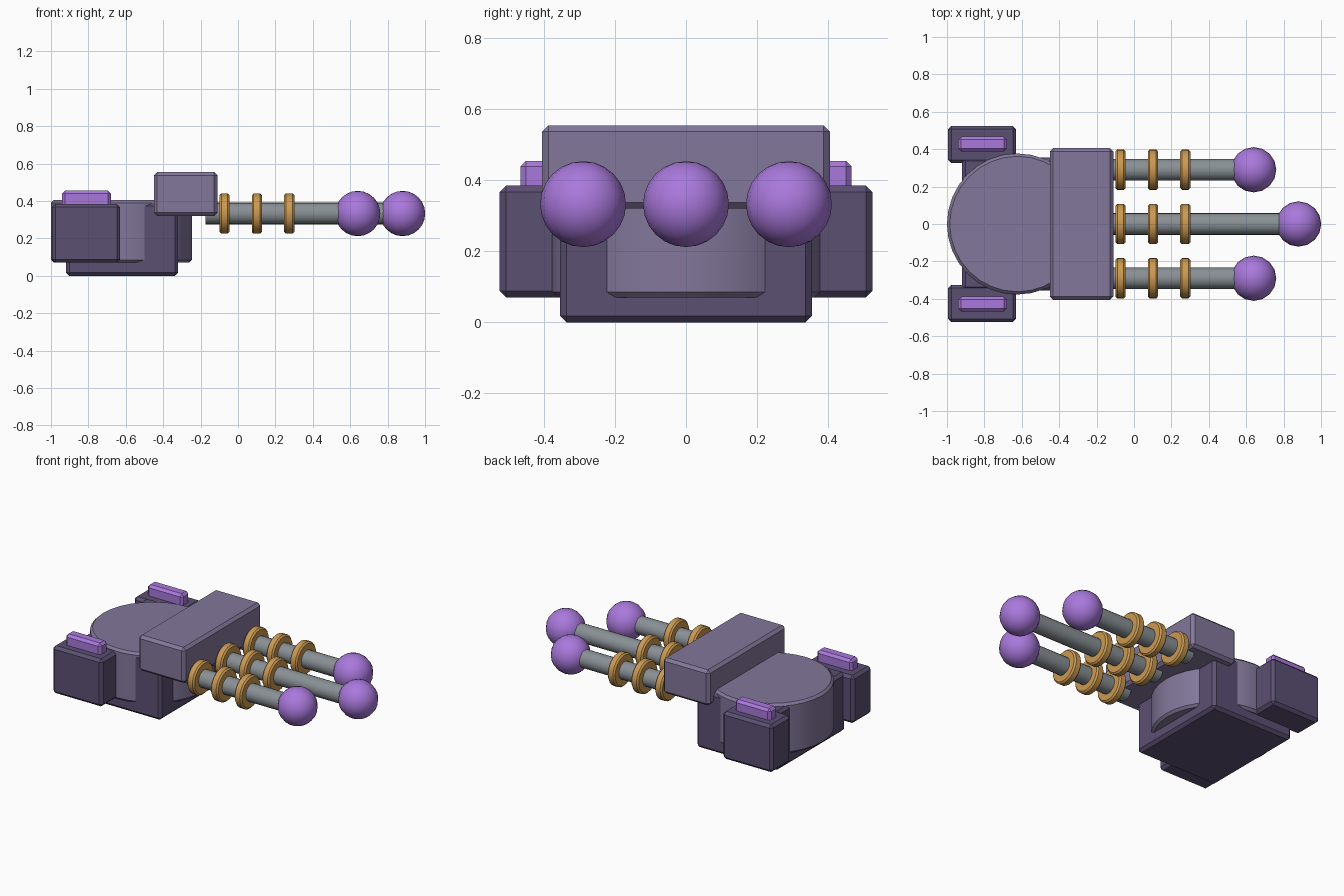
import bpy
from math import pi, radians

if "Cube" in bpy.data.objects:
    bpy.data.objects.remove(bpy.data.objects["Cube"], do_unlink=True)


def make_material(name, r, g, b):
    mat = bpy.data.materials.new(name)
    mat.use_nodes = True
    mat.diffuse_color = (r, g, b, 1)
    mat.node_tree.nodes["Principled BSDF"].inputs["Base Color"].default_value = (r, g, b, 1)
    return mat


slate = make_material("slate purple", 0.225, 0.185, 0.325)
dark = make_material("dark purple", 0.105, 0.08, 0.17)
violet = make_material("bright violet", 0.40, 0.19, 0.72)
gold = make_material("gold", 0.60, 0.32, 0.085)
steel = make_material("steel grey", 0.25, 0.28, 0.30)


def finish(name, mat, bevel=0.0):
    """Name, colour, bevel and shade the active object."""
    obj = bpy.context.object
    obj.name = name
    obj.data.materials.append(mat)
    bpy.ops.object.transform_apply(location=False, rotation=True, scale=True)
    if bevel:
        mod = obj.modifiers.new("Bevel", 'BEVEL')
        mod.width = bevel
        mod.segments = 1
        mod.limit_method = 'ANGLE'
        mod.angle_limit = radians(40)
        bpy.ops.object.modifier_apply(modifier=mod.name)
    bpy.ops.object.shade_smooth_by_angle(angle=radians(30))
    return obj


def box(name, mat, x, y, z, bevel):
    """Bevelled box from (min, max) ranges."""
    ranges = (x, y, z)
    bpy.ops.mesh.primitive_cube_add(size=1, location=[(a + b) / 2 for a, b in ranges])
    bpy.context.object.scale = [b - a for a, b in ranges]
    return finish(name, mat, bevel)


def rod(name, mat, x, y, z, radius, sides, bevel=0.0):
    """Cylinder lying along x."""
    bpy.ops.mesh.primitive_cylinder_add(
        vertices=sides, radius=radius, depth=x[1] - x[0],
        location=((x[0] + x[1]) / 2, y, z), rotation=(0, pi / 2, 0))
    return finish(name, mat, bevel)


# Body: base block, round turret drum and breech block
box("base_block", dark, (-0.92, -0.32), (-0.355, 0.355), (0, 0.39), 0.018)
bpy.ops.mesh.primitive_cylinder_add(vertices=32, radius=0.377, depth=0.335,
                                    location=(-0.623, 0, 0.2375))
finish("turret_drum", slate, 0.015)
box("breech_block", slate, (-0.45, -0.11), (-0.406, 0.406), (0.32, 0.555), 0.018)

# Side pods with a glowing strip on each
for side, s in (("left", 1), ("right", -1)):
    pod_y = sorted((s * 0.325, s * 0.525))
    strip_y = sorted((s * 0.388, s * 0.467))
    box(side + "_pod", dark, (-0.995, -0.63), pod_y, (0.07, 0.385), 0.018)
    box(side + "_strip", violet, (-0.94, -0.68), strip_y, (0.36, 0.455), 0.016)

# Three barrels with gold coils and violet orbs at the tips
AXIS_Z = 0.333
for label, y, tip in (("back", 0.29, 0.64), ("middle", 0, 0.88), ("front", -0.29, 0.64)):
    rod(label + "_barrel", steel, (-0.175, tip), y, AXIS_Z, 0.058, 20)
    for i in range(3):
        cx = -0.072 + i * 0.173
        rod(f"{label}_coil_{i + 1}", gold, (cx - 0.027, cx + 0.027), y, AXIS_Z, 0.108, 24, 0.01)
    bpy.ops.mesh.primitive_uv_sphere_add(segments=16, ring_count=12, radius=0.121,
                                         location=(tip, y, AXIS_Z))
    finish(label + "_orb", violet)
